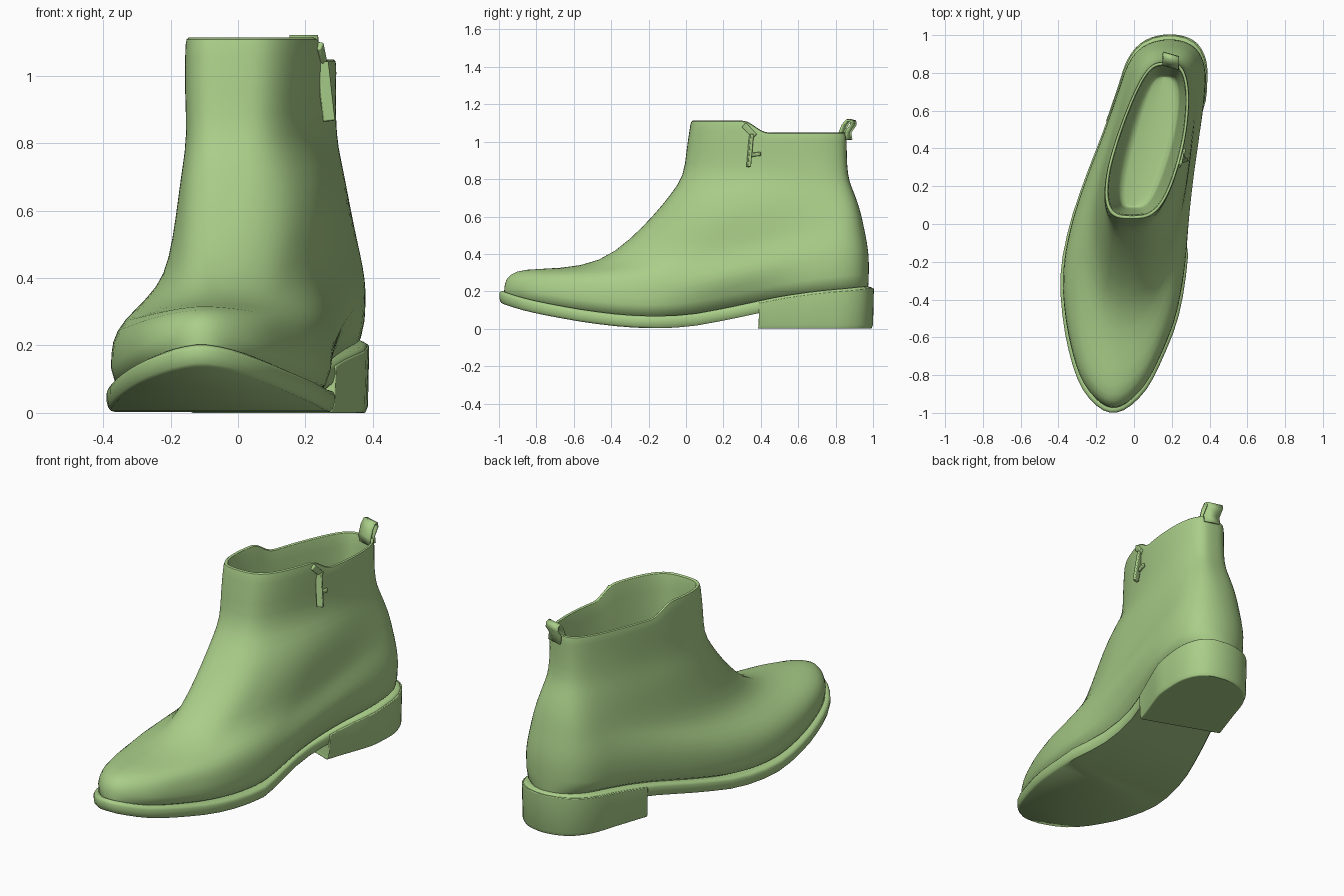
import bpy
import math
from mathutils import Vector

cube = bpy.data.objects.get("Cube")
if cube:
    bpy.data.objects.remove(cube)

green = bpy.data.materials.new("leaf_green")
green.use_nodes = True
COLOUR = (0.40, 0.62, 0.25, 1)
green.diffuse_color = COLOUR
green.node_tree.nodes["Principled BSDF"].inputs["Base Color"].default_value = COLOUR

# Sole half width and welt height, sampled evenly by angle from toe to heel
HALF_WIDTH = [0, .085, .175, .245, .305, .333, .32, .29, .26, .235, .205, .13, 0]
WELT = [.2, .185, .155, .122, .088, .065, .07, .115, .165, .195, .21, .22, .22]
# Sideways position of the centre line, sampled evenly along y
CENTRE = [-.11, -.095, -.072, -.055, -.02, .035, .1, .155, .19]
SEGMENTS = 56


def lerp(a, b, t):
    return a + (b - a) * t


def sample(table, t):
    """Smooth interpolation of an evenly spaced table, t from 0 to 1."""
    last = len(table) - 1
    pos = min(max(t, 0), 1) * last
    i = min(int(pos), last - 1)
    f = pos - i
    b, c = table[i], table[i + 1]
    a = table[i - 1] if i > 0 else 2 * b - c
    d = table[i + 2] if i + 2 <= last else 2 * c - b
    return b + f / 2 * (c - a + f * (2*a - 5*b + 4*c - d + f * (3 * (b - c) + d - a)))


def angles(start=0.0, end=2 * math.pi, count=SEGMENTS):
    """Angles around a loop, from the toe along +x to the heel and back."""
    return [lerp(start, end, (i + .5) / count) for i in range(count)]


def fold(angle):
    """Side sign and 0..1 position from toe to heel."""
    if angle < math.pi:
        return 1, angle / math.pi
    return -1, 2 - angle / math.pi


def place(side, y, half):
    return sample(CENTRE, (y + 1) / 2) + side * half


def waist(side, y):
    """How far the sole is cut in under the arch, on the inner side only."""
    return .07 * max(0, 1 - ((y - .25) / .42) ** 2) ** 1.5 if side > 0 else 0


def sole_loop(scale, drop, loop_angles, flat=None):
    points = []
    for angle in loop_angles:
        side, t = fold(angle)
        y = -math.cos(t * math.pi) * (1 - (1 - scale) * .3)
        z = sample(WELT, t) - drop if flat is None else flat
        half = sample(HALF_WIDTH, t) * scale - waist(side, y)
        points.append((place(side, y, half), y, z))
    return points


def upper_loop(yf, zf, yb, zb, sag, blend, front, back, stepped=False):
    """Tilted loop whose plan goes from sole shaped to oval as blend rises."""
    points = []
    tuck = max(0, 1 - (1 - sag) * 10)
    for angle in angles():
        side, t = fold(angle)
        s = (1 - math.cos(t * math.pi)) / 2
        y = lerp(yf, yb, s)
        oval = .185 * math.sin(t * math.pi) ** .6
        half = lerp(sample(HALF_WIDTH, t), oval, blend) * lerp(front, back, s)
        # The instep is fuller on the zip side
        fullness = 2.4 if side > 0 else -.5
        half *= 1 + fullness * blend * (1 - blend) * (1 - s) ** 2
        half -= tuck * waist(side, y)
        z = lerp(zf, zb, s) + sag * (sample(WELT, t) - lerp(.2, .22, s))
        if stepped:
            z = lerp(zf, zb, min(max((y - .33) / .08, 0), 1))
        points.append((place(side, y, half), y, z))
    return points


def finish(obj, angle=40):
    obj.data.materials.append(green)
    bpy.ops.object.select_all(action='DESELECT')
    obj.select_set(True)
    bpy.context.view_layer.objects.active = obj
    bpy.ops.object.shade_smooth_by_angle(angle=math.radians(angle))
    return obj


def add_mesh(name, verts, faces):
    mesh = bpy.data.meshes.new(name)
    mesh.from_pydata(verts, [], faces)
    obj = bpy.data.objects.new(name, mesh)
    bpy.context.collection.objects.link(obj)
    return obj


def loft(name, rings):
    """Skin a stack of rings and close both ends with strips."""
    n = len(rings[0])
    verts = [p for ring in rings for p in ring]
    faces = []
    for k in range(len(rings) - 1):
        for i in range(n):
            j = (i + 1) % n
            faces.append((k*n + i, k*n + j, (k+1)*n + j, (k+1)*n + i))
    top = (len(rings) - 1) * n
    for i in range(n // 2 - 1):
        strip = (i, i + 1, n - 2 - i, n - 1 - i)
        faces.append(tuple(reversed(strip)))
        faces.append(tuple(top + v for v in strip))
    return add_mesh(name, verts, faces)


def add_bevel(obj, width):
    mod = obj.modifiers.new("soft_edges", 'BEVEL')
    mod.width = width
    mod.segments = 2
    mod.limit_method = 'ANGLE'


# Leather upper: loops climb from the welt over the toe and up the shaft
UPPER = [
    (-.975, .16, .975, .18, 1, 0, .96, .96),
    (-.975, .25, .98, .30, .95, 0, .965, .97),
    (-.945, .295, .98, .38, .82, 0, .95, 1),
    (-.87, .322, .97, .46, .68, .06, .87, .98),
    (-.67, .322, .955, .53, .43, .18, .72, .96),
    (-.46, .355, .945, .58, .2, .33, .65, .96),
    (-.30, .475, .93, .64, 0, .5, .74, .94),
    (-.17, .61, .91, .70, 0, .7, .9, .92),
    (-.08, .72, .885, .76, 0, .85, 1, .89),
    (-.01, .82, .865, .82, 0, 1, 1.06, .88),
    (.0, .95, .86, .93, 0, 1, 1.13, .85),
    (.02, 1.07, .86, 1.01, 0, 1, 1.15, .85, True),
    (.025, 1.115, .86, 1.05, 0, 1, 1.15, .85, True),
]
# Lining: loops drop from the rim and narrow to the floor inside
LINING = [
    (.045, 1.115, .84, 1.05, 0, 1, 1.04, .76, True),
    (.05, 1.06, .835, 1, 0, 1, 1.02, .74, True),
    (.06, .8, .82, .8, 0, 1, .85, .7),
    (.08, .43, .79, .43, 0, 1, .68, .64),
    (.09, .42, .78, .42, 0, 1, .64, .6),
]
upper = loft("boot_upper", [upper_loop(*row) for row in UPPER + LINING])
smooth = upper.modifiers.new("smooth", 'SUBSURF')
smooth.levels = smooth.render_levels = 1
finish(upper, 60)

# Sole with a rounded welt edge
SOLE = [(.96, .06), (.985, .05), (1, .03), (1, .01), (.985, 0), (.94, -.005)]
sole = loft("sole", [sole_loop(s, d, angles()) for s, d in SOLE])
finish(sole, 50)

# Heel block under the back of the sole, its front face set at a slant
heel_angles = angles(math.radians(111), math.radians(239), 36)
heel = loft("heel_block", [
    sole_loop(.97, 0, heel_angles, 0),
    sole_loop(1, 0, heel_angles, .02),
    sole_loop(1.015, .004, heel_angles),
])
add_bevel(heel, .008)
finish(heel)

# Pull tab: a folded strip of webbing over the back of the rim
TAB = [(.872, 1.01), (.866, 1.05), (.895, 1.09), (.893, 1.11), (.872, 1.115),
       (.850, 1.09), (.834, 1.05), (.832, 1.01)]
across = Vector((.042, -.012, 0))
tab_verts = []
for y, z in TAB:
    for sign in (-1, 1):
        tab_verts.append(Vector((.195, y, z)) + across * sign)
tab = add_mesh("pull_tab", tab_verts,
               [(2*i, 2*i + 1, 2*i + 3, 2*i + 2) for i in range(len(TAB) - 1)])
thick = tab.modifiers.new("webbing_thickness", 'SOLIDIFY')
thick.thickness = .012
thick.offset = 0
finish(tab, 60)


# Zip slider and hanging puller on the side of the shaft
def add_bar(name, start, end, width, depth):
    start, end = Vector(start), Vector(end)
    bpy.ops.mesh.primitive_cube_add(size=1, location=(start + end) / 2)
    bar = bpy.context.object
    bar.name = name
    bar.scale = (depth, width, (end - start).length)
    bar.rotation_mode = 'QUATERNION'
    bar.rotation_quaternion = Vector((0, 0, 1)).rotation_difference(end - start)
    bpy.ops.object.transform_apply(location=False, rotation=True, scale=True)
    add_bevel(bar, .004)
    return finish(bar)


add_bar("zip_slider", (.238, .31, 1.09), (.25, .37, 1.03), .03, .025)
add_bar("zip_puller", (.25, .35, 1.04), (.27, .335, .865), .035, .018)
add_bar("zip_puller_link", (.255, .345, .93), (.268, .40, .935), .02, .014)
